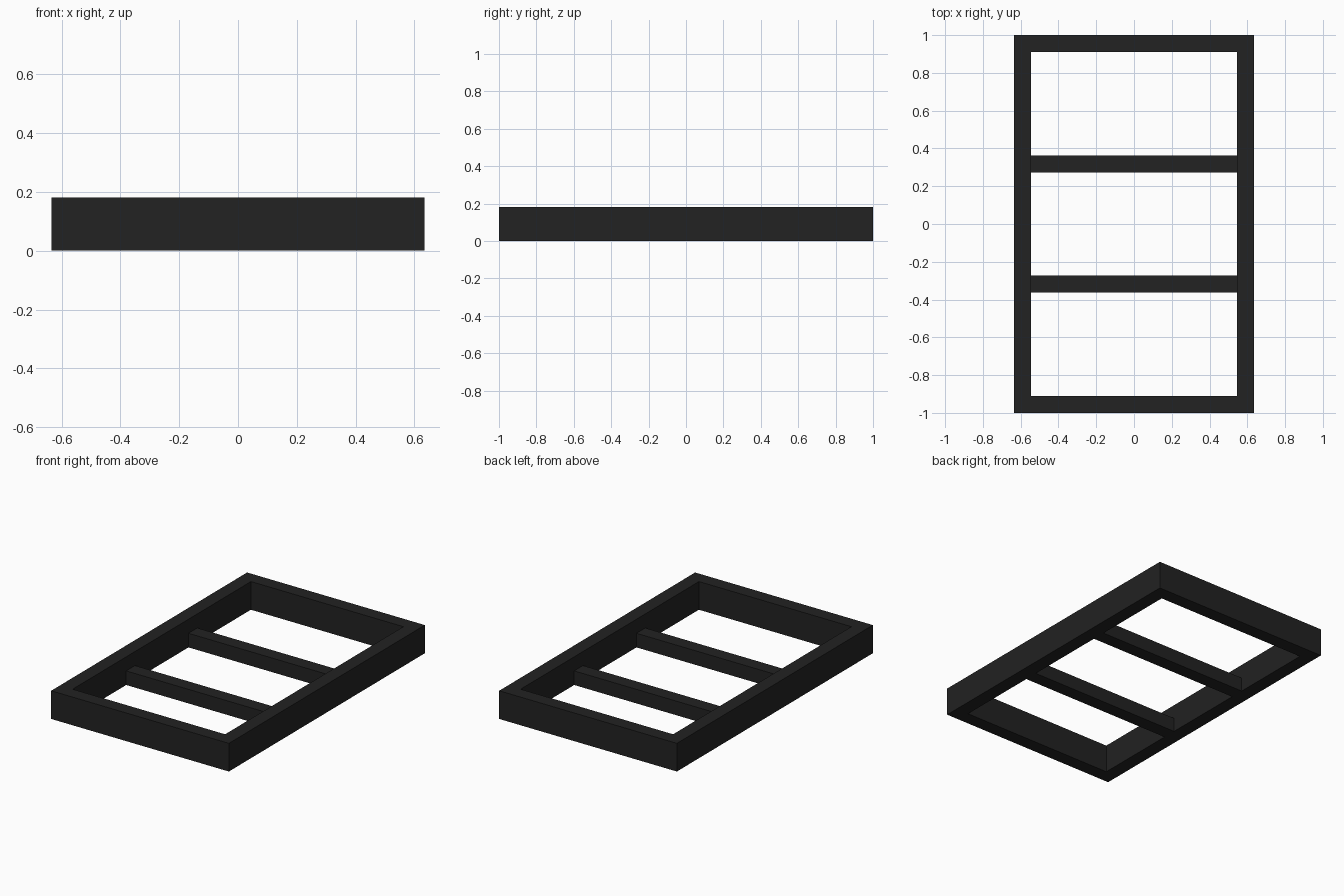
import bpy, bmesh

if "Cube" in bpy.data.objects:
    bpy.data.objects.remove(bpy.data.objects["Cube"])

HALF_X, HALF_Y, HEIGHT = 0.635, 1.0, 0.182
RAIL = 0.09

black = bpy.data.materials.new("charcoal black")
black.diffuse_color = (0.016, 0.016, 0.016, 1)
black.use_nodes = True
black.node_tree.nodes["Principled BSDF"].inputs["Base Color"].default_value = black.diffuse_color


def finish(name, bm):
    bmesh.ops.recalc_face_normals(bm, faces=bm.faces)
    mesh = bpy.data.meshes.new(name)
    bm.to_mesh(mesh)
    bm.free()
    mesh.materials.append(black)
    obj = bpy.data.objects.new(name, mesh)
    bpy.context.collection.objects.link(obj)
    return obj


def ring(bm, hx, hy, z):
    return [bm.verts.new((sx * hx, sy * hy, z))
            for sx, sy in ((-1, -1), (1, -1), (1, 1), (-1, 1))]


# Outer frame: one mitred rectangular loop with a hollow centre
bm = bmesh.new()
loops = [ring(bm, HALF_X, HALF_Y, 0),
         ring(bm, HALF_X, HALF_Y, HEIGHT),
         ring(bm, HALF_X - RAIL, HALF_Y - RAIL, HEIGHT),
         ring(bm, HALF_X - RAIL, HALF_Y - RAIL, 0)]
for a, b in zip(loops, loops[1:] + loops[:1]):
    for i in range(4):
        j = (i + 1) % 4
        bm.faces.new((a[i], a[j], b[j], b[i]))
finish("outer_frame", bm)

# Two half-height cross bars, flush with the underside
for name, side in (("front_cross_bar", -1), ("back_cross_bar", 1)):
    bm = bmesh.new()
    bmesh.ops.create_cube(bm, size=1)
    bmesh.ops.scale(bm, vec=(2 * (HALF_X - RAIL), RAIL, HEIGHT / 2), verts=bm.verts)
    bmesh.ops.translate(bm, vec=(0, side * 0.318, HEIGHT / 4), verts=bm.verts)
    finish(name, bm)
